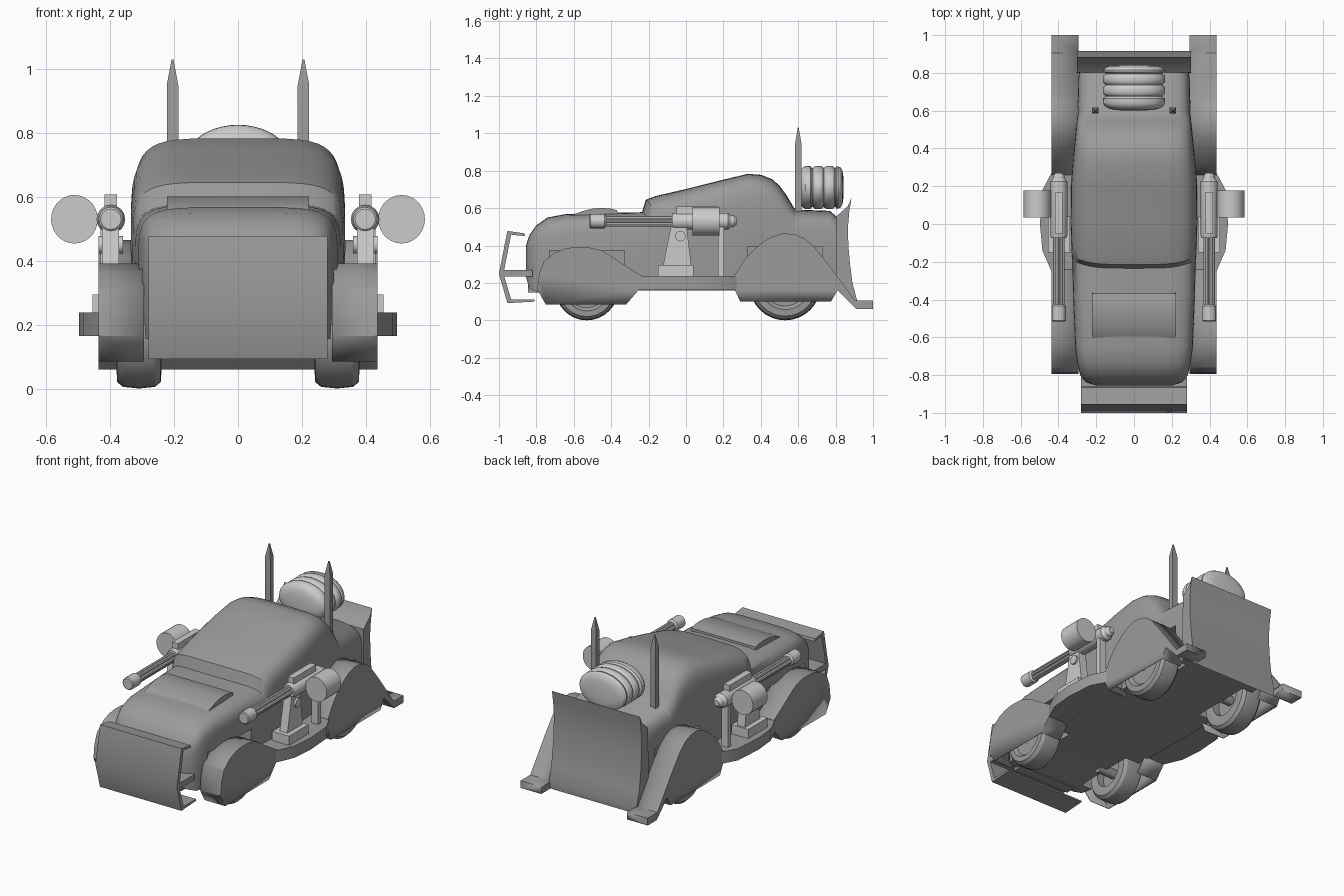
import bpy, bmesh
from math import sin, cos, pi, tau

if "Cube" in bpy.data.objects:
    bpy.data.objects.remove(bpy.data.objects["Cube"])


def grey(name, v):
    m = bpy.data.materials.new(name)
    m.diffuse_color = (v, v, v, 1)
    m.use_nodes = True
    m.node_tree.nodes["Principled BSDF"].inputs["Base Color"].default_value = m.diffuse_color
    return m


DARK, LIGHT = grey("dark_steel", .33), grey("light_steel", .52)


def smooth(ob, angle):
    bpy.ops.object.select_all(action='DESELECT')
    ob.select_set(True)
    bpy.context.view_layer.objects.active = ob
    bpy.ops.object.shade_smooth_by_angle(angle=angle * pi / 180)


def finish(name, bm, mirror=False, angle=30):
    bmesh.ops.recalc_face_normals(bm, faces=bm.faces)
    me = bpy.data.meshes.new(name)
    bm.to_mesh(me)
    bm.free()
    light = name.startswith(("gun", "ammo", "banded"))
    me.materials.append(LIGHT if light else DARK)
    ob = bpy.data.objects.new(name, me)
    bpy.context.collection.objects.link(ob)
    smooth(ob, angle)
    if mirror:
        ob.modifiers.new("mirror", 'MIRROR').use_mirror_merge = False
    return ob


def bridge(bm, a, b, skip=()):
    n = len(a)
    for i in range(n):
        if i not in skip:
            bm.faces.new((a[i], a[(i + 1) % n], b[(i + 1) % n], b[i]))


def prism(name, pts, x0, x1, mirror=False, skip=None):
    """Side outline (y, z) pushed along x; skip leaves a hollow shell."""
    bm = bmesh.new()
    a = [bm.verts.new((x0, y, z)) for y, z in pts]
    b = [bm.verts.new((x1, y, z)) for y, z in pts]
    bridge(bm, a, b, skip or ())
    bm.faces.new(b)
    if skip is None:
        bm.faces.new(a)
    return finish(name, bm, mirror)


def box(name, x, y, z, mirror=False):
    return prism(name, [(y[0], z[0]), (y[1], z[0]), (y[1], z[1]), (y[0], z[1])], *x, mirror)


def lathe(name, c, axis, prof, seg=24, sx=1, sz=1, mirror=False, closed=False):
    """Profile of (position, radius) turned about the x or y axis."""
    bm = bmesh.new()
    rings = []
    for t, r in prof:
        ring = []
        for i in range(seg):
            u, v = r * cos(tau * i / seg) * sx, r * sin(tau * i / seg) * sz
            ring.append(bm.verts.new((c[0] + u, c[1] + t, c[2] + v) if axis == 'y'
                                     else (c[0] + t, c[1] + u, c[2] + v)))
        rings.append(ring)
    for a, b in zip(rings, rings[1:]):
        bridge(bm, a, b)
    if closed:
        bridge(bm, rings[-1], rings[0])
    else:
        bm.faces.new(rings[0])
        bm.faces.new(rings[-1])
    return finish(name, bm, mirror)


# Body shell: stations of (y, top, half width, bottom)
stations = [(-.855, .40, .20, .23), (-.838, .455, .255, .17), (-.80, .508, .285, .155),
            (-.74, .55, .30, .155), (-.65, .567, .312, .16), (-.4, .575, .322, .16),
            (-.235, .578, .328, .16), (-.215, .645, .33, .16), (-.16, .665, .332, .16),
            (0, .702, .336, .16), (.2, .752, .335, .16), (.33, .783, .325, .16),
            (.4, .778, .318, .16), (.46, .755, .312, .16), (.5, .72, .308, .16),
            (.54, .665, .304, .16), (.575, .605, .30, .16), (.59, .592, .30, .16),
            (.77, .585, .295, .16), (.81, .55, .29, .16)]
bm = bmesh.new()
rings = []
for y, top, hw, bot in stations:
    mid = (top + bot) / 2
    bow = .045 if -.3 < y < -.1 else 0    # bowed windscreen
    ring = [bm.verts.new((hw * .96, y, bot))]
    for i in range(25):
        t = pi * i / 24
        cx, sz = cos(t), max(sin(t), 0)
        x = hw * (1 if cx > 0 else -1) * abs(cx) ** .38
        ring.append(bm.verts.new((x, y + bow * (x / hw) ** 4, mid + (top - mid) * sz ** .38)))
    ring.append(bm.verts.new((-hw * .96, y, bot)))
    rings.append(ring)
for a, b in zip(rings, rings[1:]):
    bridge(bm, a, b)
bm.faces.new(rings[0])
bm.faces.new(rings[-1])
body = finish("body", bm, angle=40)

# Wheels, axle stubs and wheel wells cut into the body
for tag, y, r in (("front", -.53, .168), ("rear", .53, .191)):
    lathe(tag + "_wheel", (0, y, r), 'x',
          [(.245, r * .55), (.24, r * .72), (.242, r * .88), (.26, r * .97), (.31, r),
           (.36, r * .97), (.378, r * .88), (.38, r * .7), (.36, r * .6), (.36, .03),
           (.29, .03), (.29, r * .55)], 32, mirror=True, closed=True)
    lathe(tag + "_axle", (0, y, r), 'x', [(.17, .03), (.36, .03)], 12, mirror=True)
    for side in (-1, 1):
        cut = box("well_cutter", (.215 * side, .5 * side), (y - .2, y + .2), (.05, r + .205))
        cut.hide_render = True
        m = body.modifiers.new("well", 'BOOLEAN')
        m.operation, m.object, m.solver = 'DIFFERENCE', cut, 'EXACT'
        bpy.context.view_layer.objects.active = body
        bpy.ops.object.modifier_apply(modifier=m.name)
        bpy.data.objects.remove(cut)
smooth(body, 40)

# Fenders, hollow underneath; the rear ones run down into the blade feet
front = [(-.795, .165), (-.785, .25), (-.76, .315), (-.70, .363), (-.645, .384), (-.59, .392),
         (-.52, .390), (-.46, .376), (-.41, .35), (-.36, .315), (-.24, .24), (-.25, .165),
         (-.32, .085), (-.75, .085)]
rear = [(.26, .24), (.31, .32), (.35, .365), (.40, .41), (.46, .447), (.52, .465), (.58, .46),
        (.63, .44), (.68, .40), (.76, .30), (.905, .105), (1, .105), (1, .06), (.91, .06),
        (.81, .16), (.775, .1), (.29, .1), (.26, .165)]
for tag, pts, skip in (("front_fender", front, [12]), ("rear_fender", rear, [15])):
    ob = prism(tag, pts, .295, .437, True, skip)
    s = ob.modifiers.new("shell", 'SOLIDIFY')
    s.thickness, s.offset = .008, -1
prism("blade_foot", [(.792, .25), (.902, .103), (.997, .103), (.997, .062), (.912, .062),
                     (.812, .163)], .297, .434, True)

# Running boards, widest in the middle
bm = bmesh.new()
outline = [(.29, -.25), (.437, -.25), (.485, -.14), (.498, 0), (.485, .18), (.437, .27), (.29, .27)]
bridge(bm, *[[bm.verts.new((x, y, z)) for x, y in outline] for z in (.165, .238)])
bm.verts.ensure_lookup_table()
bm.faces.new(bm.verts[:7])
bm.faces.new(bm.verts[7:])
finish("running_board", bm, True)

# Front ram plate with shelf, grille bar and hood scoop
prism("ram_plate", [(-.86, .45), (-.865, .465), (-.955, .478), (-1, .25), (-.955, .092), (-.81, .1),
                    (-.81, .11), (-.935, .112), (-.972, .235), (-.82, .235), (-.82, .27),
                    (-.972, .27), (-.935, .458)], -.28, .28)
box("grille_bar", (-.2, .2), (-.845, -.78), (.15, .30))
prism("hood_scoop", [(-.62, .55), (-.60, .567), (-.55, .585), (-.50, .597), (-.45, .601),
                     (-.40, .597), (-.368, .588), (-.365, .55)], -.222, .222)

# Rear blade, curved on its back face
prism("rear_blade", [(.885, .655), (.865, .61), (.803, .555), (.80, .16), (.81, .16), (.91, .06),
                     (.915, .105), (.89, .2), (.877, .3), (.868, .4), (.866, .5), (.873, .58)],
      -.302, .302)

# Banded tank on the rear deck: bulging rings between two domed ends
prof = [(.0, .05), (.004, .10), (.012, .135), (.025, .155), (.04, .164), (.065, .163), (.074, .15)]
for y in (.078, .138):
    prof += [(y, .15), (y + .008, .16), (y + .02, .165), (y + .038, .165), (y + .05, .16), (y + .057, .15)]
prof += [(.198, .15), (.204, .16), (.214, .162), (.227, .152), (.236, .13), (.24, .10), (.243, .05)]
lathe("banded_tank", (0, .60, .71), 'y', prof, 40, 1, .7)

# Upright spikes
bm = bmesh.new()
levels = [(.58, .018), (.95, .018), (1.03, .003)]
rings = [[bm.verts.new((.205 + a * h, .6 + b * h * .9, z))
          for a, b in ((-1, -1), (1, -1), (1, 1), (-1, 1))] for z, h in levels]
for a, b in zip(rings, rings[1:]):
    bridge(bm, a, b)
bm.faces.new(rings[0])
bm.faces.new(rings[-1])
finish("spike", bm, True)

# Side guns: barrel cluster, muzzle, receiver, drum and mount
gx, gz = .398, .53
lathe("gun_muzzle", (gx, 0, gz), 'y', [(-.515, .032), (-.51, .038), (-.435, .038), (-.425, .028)],
      16, mirror=True)
for i in range(6):
    a = tau * i / 6
    lathe("gun_barrel", (gx + .02 * cos(a), 0, gz + .02 * sin(a)), 'y',
          [(-.43, .01), (-.05, .01)], 8, mirror=True)
lathe("gun_core", (gx, 0, gz), 'y', [(-.43, .014), (-.05, .014)], 8, mirror=True)
lathe("gun_receiver", (gx, 0, gz), 'y', [(-.075, .04), (-.06, .045), (.225, .045), (.24, .032),
                                         (.255, .03), (.27, .018)], 16, mirror=True)
box("gun_rail", (gx - .02, gx + .02), (-.05, .17), (.55, .608), True)
lathe("ammo_drum", (.512, 0, gz), 'y', [(.035, .076), (.178, .076)], 28, .96, 1, mirror=True)
prism("gun_support", [(-.125, .28), (.03, .28), (.0, .53), (-.075, .53)], .372, .425, True)
lathe("gun_pivot", (0, -.03, .45), 'x', [(.36, .028), (.437, .028)], 16, mirror=True)
box("gun_base", (.34, .456), (-.15, .04), (.23, .295), True)
box("gun_post", (.385, .43), (.172, .203), (.23, .55), True)
